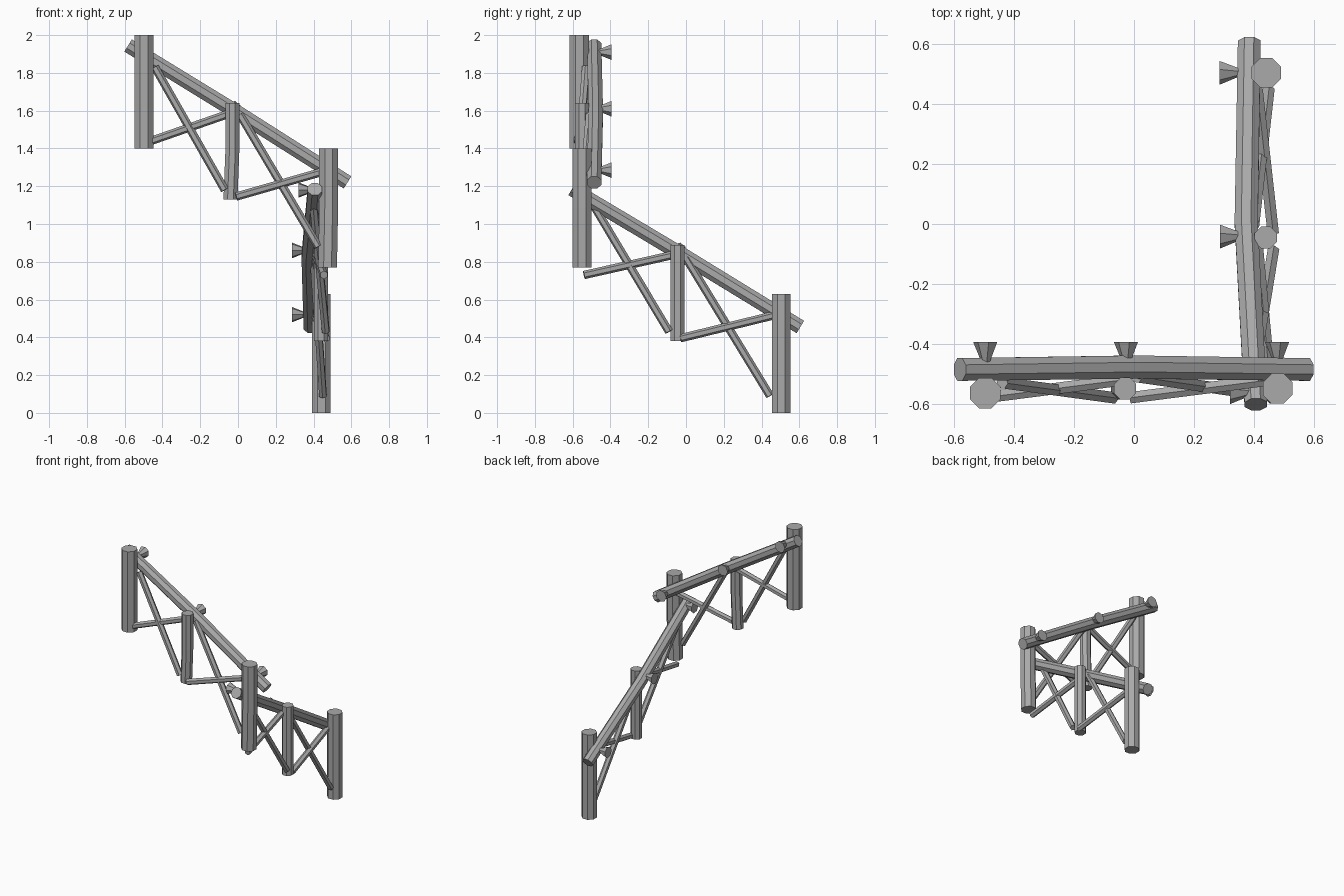
import bpy, bmesh, math
from mathutils import Vector

cube = bpy.data.objects.get("Cube")
if cube:
    bpy.data.objects.remove(cube)

grey = bpy.data.materials.new("weathered grey")
grey.use_nodes = True
COLOUR = (0.4, 0.4, 0.4, 1)
grey.diffuse_color = COLOUR
grey.node_tree.nodes["Principled BSDF"].inputs["Base Color"].default_value = COLOUR


def log(name, points, radii, sides=8):
    """Faceted pole running through the points, with flat capped ends."""
    pts = [Vector(p) for p in points]
    axis = (pts[-1] - pts[0]).normalized()
    side = axis.cross(Vector((0, 1, 0)) if abs(axis.z) > 0.95 else Vector((0, 0, 1))).normalized()
    up = axis.cross(side)
    bm = bmesh.new()
    rings = []
    for p, r in zip(pts, radii):
        ring = []
        for i in range(sides):
            a = math.tau * (i + 0.5) / sides
            ring.append(bm.verts.new(p + r * (side * math.cos(a) + up * math.sin(a))))
        rings.append(ring)
    for a, b in zip(rings, rings[1:]):
        for i in range(sides):
            j = (i + 1) % sides
            bm.faces.new((a[i], a[j], b[j], b[i]))
    bm.faces.new(rings[0])
    bm.faces.new(rings[-1])
    bmesh.ops.recalc_face_normals(bm, faces=bm.faces)
    mesh = bpy.data.meshes.new(name)
    bm.to_mesh(mesh)
    bm.free()
    mesh.materials.append(grey)
    obj = bpy.data.objects.new(name, mesh)
    bpy.context.collection.objects.link(obj)


def post(name, x, y, low, high, r, lean=0.0):
    mid = (low + high) / 2
    log(name, [(x - lean, y, low), (x, y, mid), (x, y, high)], [r, r, r])


# Upright posts
post("upper_end_post", -0.497, -0.565, 1.40, 2.00, 0.055)
post("corner_post", 0.48, -0.55, 0.77, 1.40, 0.054, 0.006)
post("lower_end_post", 0.442, 0.505, 0.0, 0.63, 0.053)
post("upper_middle_post", -0.03, -0.55, 1.13, 1.64, 0.04, 0.01)
post("lower_middle_post", 0.44, -0.045, 0.38, 0.89, 0.04)

# Sloping handrails, slightly bowed
RAIL = [0.041, 0.042, 0.041]
log("upper_rail", [(-0.582, -0.486, 1.945), (0, -0.478, 1.588), (0.58, -0.486, 1.22)], RAIL)
log("lower_rail", [(0.407, -0.603, 1.185), (0.375, 0, 0.825), (0.385, 0.605, 0.455)], RAIL)

# Crossed braces: start and end of each
braces = {
    "upper": [((-0.44, -0.53, 1.83), (-0.07, -0.58, 1.18)),
              ((-0.46, -0.575, 1.44), (-0.03, -0.52, 1.59)),
              ((0.01, -0.51, 1.58), (0.425, -0.57, 0.88)),
              ((-0.01, -0.58, 1.145), (0.46, -0.52, 1.28))],
    "lower": [((0.40, -0.49, 1.10), (0.465, -0.09, 0.43)),
              ((0.455, -0.54, 0.73), (0.41, -0.05, 0.84)),
              ((0.40, 0.0, 0.82), (0.45, 0.445, 0.09)),
              ((0.465, -0.03, 0.395), (0.41, 0.46, 0.515))],
}
for part, ends in braces.items():
    for n, (a, b) in enumerate(ends, 1):
        log(f"{part}_brace_{n}", [a, b], [0.022, 0.022], 6)

# Flared pegs on the inner side of each rail
for n, (x, z) in enumerate([(-0.495, 1.91), (-0.025, 1.61), (0.48, 1.285)], 1):
    log(f"upper_peg_{n}", [(x, -0.47, z), (x, -0.395, z)], [0.011, 0.042], 7)
for n, (x, y, z) in enumerate([(0.32, -0.56, 1.18), (0.287, -0.04, 0.86), (0.285, 0.507, 0.52)], 1):
    log(f"lower_peg_{n}", [(x + 0.075, y, z), (x, y, z)], [0.011, 0.042], 7)
